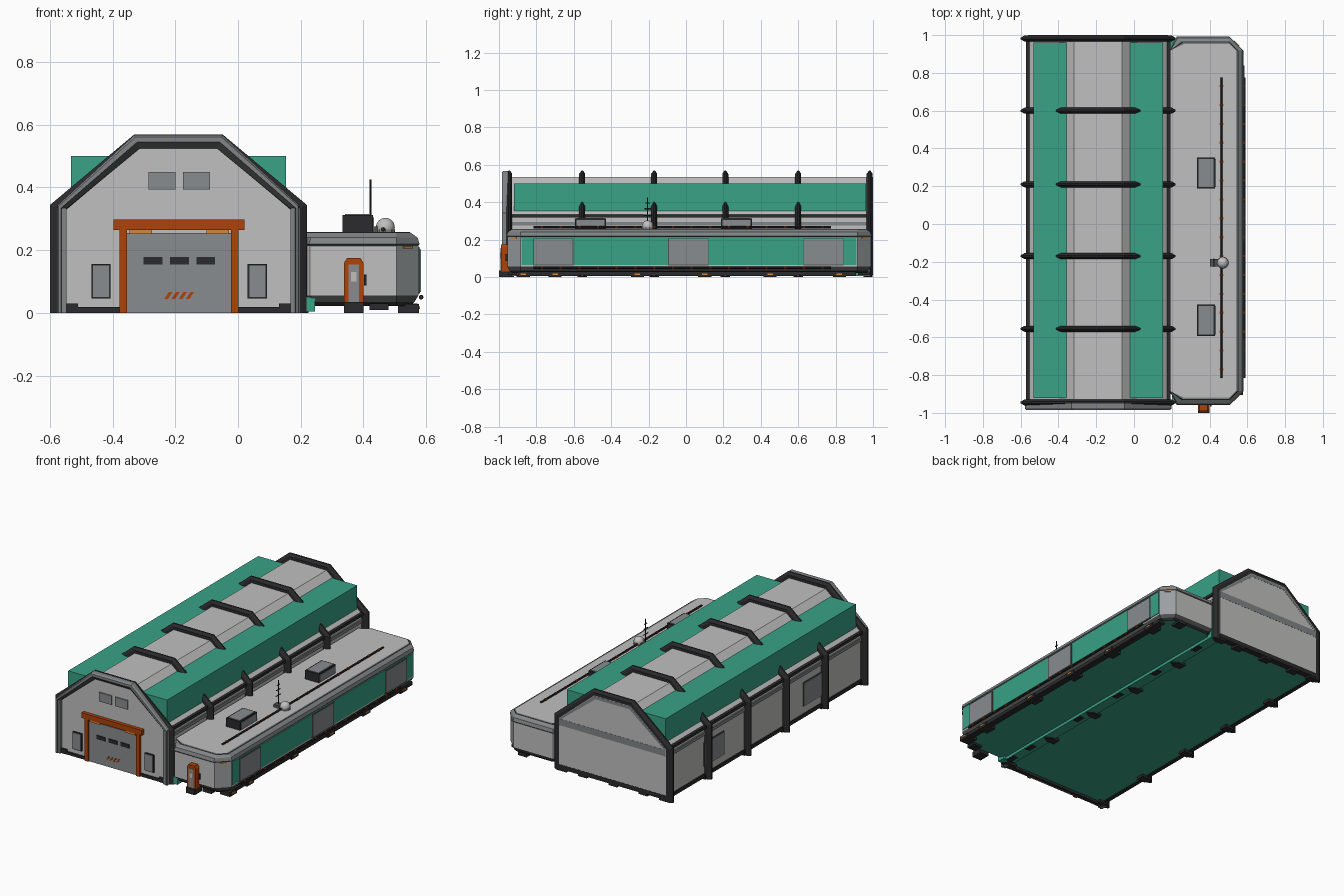
import bpy, bmesh, math
from mathutils import Vector

if "Cube" in bpy.data.objects:
    bpy.data.objects.remove(bpy.data.objects["Cube"], do_unlink=True)

COLOURS = {
    "light_grey": (.53, .53, .525), "mid_grey": (.25, .265, .275), "charcoal": (.08, .087, .085),
    "black_metal": (.024, .024, .026), "green": (.04, .36, .24), "orange": (.42, .055, .003),
    "lamp_amber": (.65, .25, .05), "frame_grey": (.22, .235, .24), "blue_grey": (.33, .35, .36),
}
MATS = {}
for label, rgb in COLOURS.items():
    m = bpy.data.materials.new(label)
    m.use_nodes = True
    m.diffuse_color = (*rgb, 1)
    m.node_tree.nodes["Principled BSDF"].inputs["Base Color"].default_value = (*rgb, 1)
    MATS[label] = m


def finish(name, bm, mats, smooth=False):
    bmesh.ops.recalc_face_normals(bm, faces=bm.faces)
    mesh = bpy.data.meshes.new(name)
    bm.to_mesh(mesh)
    bm.free()
    for label in mats:
        mesh.materials.append(MATS[label])
    ob = bpy.data.objects.new(name, mesh)
    bpy.context.collection.objects.link(ob)
    if smooth:
        bpy.ops.object.select_all(action="DESELECT")
        ob.select_set(True)
        bpy.context.view_layer.objects.active = ob
        bpy.ops.object.shade_smooth_by_angle()
    return ob


def loft(name, rings, mats, bands=None, wrap=False, cap_mats=(0, 0)):
    """Skin rings of points; bands gives a material index for each step."""
    bm = bmesh.new()
    loops = [[bm.verts.new(p) for p in ring] for ring in rings]
    n = len(loops[0])
    steps = len(loops) if wrap else len(loops) - 1
    for s in range(steps):
        a, b = loops[s], loops[(s + 1) % len(loops)]
        for i in range(n - 1 if wrap else n):
            j = (i + 1) % n
            f = bm.faces.new((a[i], a[j], b[j], b[i]))
            f.material_index = bands[s] if bands else 0
    if wrap:
        for k in (0, -1):
            bm.faces.new([loop[k] for loop in loops])
    else:
        for loop, idx in zip((loops[0], loops[-1]), cap_mats):
            bm.faces.new(loop).material_index = idx
    return finish(name, bm, mats)


def prism(name, mat, pts, ya, yb):
    """Extrude an x-z outline along y."""
    return loft(name, [[(x, y, z) for x, z in pts] for y in (ya, yb)], [mat])


def box(name, mat, xs, ys, zs):
    (a, b), (c, d) = xs, zs
    return prism(name, mat, [(a, c), (b, c), (b, d), (a, d)], *ys)


def rod(name, mat, start, end, radius):
    a, b = Vector(start), Vector(end)
    bm = bmesh.new()
    bmesh.ops.create_cone(bm, cap_ends=True, segments=10, radius1=radius, radius2=radius, depth=(b - a).length)
    turn = (b - a).to_track_quat("Z", "Y").to_matrix().to_4x4()
    bmesh.ops.transform(bm, matrix=turn, verts=bm.verts)
    bmesh.ops.translate(bm, vec=(a + b) / 2, verts=bm.verts)
    return finish(name, bm, [mat], True)


# Hall cross-section, grown outward by a margin; flare scales it on the walls
MID = -.19


def hall(y, grow=0, floor=0, flare=1):
    wall = .37 + grow * flare
    half = [(wall, floor), (wall, .33 + grow * .35), (.127 + grow * .35, .535 + grow * .85)]
    right = [(MID + x, y, z) for x, z in half]
    left = [(MID - x, y, z) for x, z in reversed(half)]
    return right + left


body = loft("hall_body", [hall(-.96, 0, .016), hall(.999, 0, .016)], ["light_grey", "green"])
for f in body.data.polygons:
    f.material_index = 1 if f.normal.z < -.9 else 0

# Front hood with a bevelled inner lip, and a flat hood on the back gable
section = [(.038, -.94), (.038, -.975), (.03, -.985), (.012, -.985), (-.012, -.967), (-.012, -.94)]
loft("front_hood", [hall(y, g, 0, .4) for g, y in section], ["frame_grey", "charcoal"], [0, 0, 0, 1, 1, 0], wrap=True)
section = [(-.003, .98), (-.003, 1), (-.025, 1), (-.025, .98)]
loft("back_hood", [hall(y, g, .28, .3) for g, y in section], ["frame_grey"], wrap=True)

# Chamfered ribs arching over the hall, with feet
W = .016
rib = [(-.01, -W), (.02, -W), (.04, -W / 4), (.04, W / 4), (.02, W), (-.01, W)]
for y in (-.945, -.555, -.17, .21, .6, .982):
    loft("roof_rib", [hall(y + dy, g) for g, dy in rib], ["black_metal"], wrap=True)
    for x in (-.54, .16):
        box("hall_foot", "black_metal", (x - .03, x + .03), (y - .025, min(y + .025, .998)), (0, .03))

# Long roof pods along both slopes, wall bands, sills and portal columns
for side in (-1, 1):
    def span(a, b):
        return sorted((MID + side * a, MID + side * b))
    box("roof_pod", "green", span(.166, .343), (-.92, .962), (.33, .5))
    box("eave_rail", "black_metal", span(.355, .382), (-.94, .975), (.318, .335))
    box("wall_band", "frame_grey", span(.36, .377), (-.94, .975), (.275, .295))
    box("hall_sill", "black_metal", span(.35, .376), (-.95, .985), (.012, .035))
    box("portal_column", "frame_grey", span(.357, .388), (-.98, -.94), (0, .335))
for y in (.525, -.46):
    box("side_window_frame", "charcoal", (-.564, -.55), (y - .1, y + .1), (.08, .23))
    box("side_window", "mid_grey", (-.567, -.55), (y - .094, y + .094), (.086, .224))

# Back wall trim
box("back_band", "frame_grey", (-.555, .175), (.98, 1), (.285, .325))
box("back_sill", "black_metal", (-.56, .18), (.96, 1), (.012, .04))
for x in (-.4, MID, .02):
    box("back_foot", "black_metal", (x - .03, x + .03), (.95, .998), (0, .03))

# Front wall: sill, big door, windows and vents
F = -.96
box("front_sill", "black_metal", (-.55, .17), (F - .008, F + .02), (0, .018))
box("hangar_door", "mid_grey", (-.36, -.02), (F - .009, F), (0, .255))
for x in (-.366, -.011):
    box("door_post", "orange", (x - .012, x + .012), (F - .018, F), (0, .27))
box("door_lintel", "orange", (-.397, .02), (F - .022, F), (.265, .298))
for x in (-.31, -.065):
    box("door_lamp", "lamp_amber", (x - .036, x + .036), (F - .017, F), (.252, .266))
for k in (-1, 0, 1):
    x = -.187 + k * .084
    box("door_window", "black_metal", (x - .03, x + .03), (F - .013, F), (.155, .179))
for k in range(4):
    x = -.235 + k * .023
    prism("hazard_stripe", "orange", [(x, .045), (x + .012, .045), (x + .026, .066), (x + .014, .066)], F - .013, F)
for x in (-.437, .062):
    box("front_window_frame", "black_metal", (x - .031, x + .031), (F - .008, F), (.046, .156))
    box("front_window", "mid_grey", (x - .026, x + .026), (F - .011, F), (.051, .151))
for x in (-.243, -.132):
    box("gable_vent", "mid_grey", (x - .043, x + .043), (F - .008, F), (.393, .449))


# Annex with chamfered corners
def annex(z, inset):
    left, right, front, back, cut = .19, .575, -.955, .988, .07
    corner = left + .04 + inset
    return [(left, front + cut, z), (corner, front + inset, z), (right - cut, front + inset, z),
            (right - inset, front + cut, z), (right - inset, back - cut, z), (right - cut, back - inset, z),
            (corner, back - inset, z), (left, back - cut, z)]


levels = [(.022, .025), (.035, .012), (.055, 0), (.214, 0), (.219, -.004), (.24, .002), (.254, .022), (.258, .028), (.258, .036)]
walls = loft("annex_body", [annex(z, i) for z, i in levels],
             ["light_grey", "charcoal", "frame_grey", "black_metal", "green", "blue_grey"],
             [3, 1, 0, 1, 2, 2, 3, 2], cap_mats=(4, 0))
for f in walls.data.polygons:
    if f.material_index == 0 and f.normal.x > .5 and abs(f.normal.y) > .5:
        f.material_index = 5
box("annex_link", "green", (.16, .226), (-.9, .98), (.005, .22))
box("link_skirt", "green", (.2, .245), (-.95, -.9), (.005, .05))
box("annex_side_panel", "green", (.56, .579), (-.88, .912), (.065, .21))
for y in (-.71, .013, .735):
    box("annex_window_frame", "charcoal", (.56, .581), (y - .108, y + .108), (.062, .206))
    box("annex_window", "mid_grey", (.56, .584), (y - .104, y + .104), (.066, .202))
for y in (-.87, -.7, -.26, .1, .45, .82):
    box("annex_foot", "black_metal", (.51, .578), (y - .035, y + .035), (0, .028))
    box("foot_marker", "lamp_amber", (.53, .581), (y - .015, y + .015), (.012, .02))
    box("inner_foot", "black_metal", (.19, .225), (y - .03, y + .03), (0, .02))
for y in (-.92, .95):
    box("end_foot", "black_metal", (.42, .48), (y - .03, y + .03), (.01, .03))
box("annex_sill", "black_metal", (.53, .572), (-.88, .91), (.008, .03))

# Corner marker lights on the annex chamfers
for ya, yb in ((-.955, -.885), (.988, .918)):
    pts = [Vector((.505, ya, 0)), Vector((.575, yb, 0))]
    out = Vector((1, math.copysign(1, ya), 0)) * .004
    a, b = pts[0].lerp(pts[1], .3), pts[0].lerp(pts[1], .7)
    loft("corner_light", [[p + out * s + Vector((0, 0, z)) for s, z in ((0, .205), (1, .205), (1, .213), (0, .213))]
                          for p in (a, b)], ["lamp_amber"])

# Annex entrance
outline = [(.338, .03), (.4, .03), (.4, .16), (.39, .175), (.348, .175), (.338, .16)]
prism("entry_frame", "orange", outline, -.99, -.94)
box("entry_door", "mid_grey", (.352, .386), (-.993, -.95), (.035, .155))
box("entry_window", "light_grey", (.36, .378), (-.995, -.95), (.1, .13))
box("entry_step", "black_metal", (.338, .4), (-1, -.93), (0, .035))
box("entry_keypad", "black_metal", (.402, .41), (-.965, -.95), (.087, .122))

# Pipes with orange couplings, on the roof and low on the side wall
for label, x, z in (("roof_pipe", .463, .266), ("side_pipe", .584, .05)):
    rod(label, "black_metal", (x, -.815, z), (x, .775, z), .006)
    for k in range(16):
        y = -.77 + k * .1
        rod("pipe_coupling", "orange", (x, y - .006, z), (x, y + .006, z), .0075)

# Roof units, dome and antenna
for y in (-.51, .27):
    box("roof_unit", "black_metal", (.333, .43), (y - .083, y + .083), (.255, .312))
    box("roof_unit_lid", "mid_grey", (.341, .422), (y - .075, y + .075), (.31, .316))
    box("roof_unit_grille", "mid_grey", (.42, .433), (y - .075, y + .075), (.262, .305))
bm = bmesh.new()
bmesh.ops.create_uvsphere(bm, u_segments=24, v_segments=12, radius=.03)
bmesh.ops.translate(bm, vec=(.47, -.205, .273), verts=bm.verts)
finish("radar_dome", bm, ["light_grey"], True)
rod("dome_base", "frame_grey", (.47, -.205, .255), (.47, -.205, .266), .032)
box("antenna_base", "charcoal", (.402, .445), (-.225, -.185), (.255, .275))
rod("antenna_mast", "black_metal", (.423, -.205, .26), (.423, -.205, .425), .003)
for z, r in ((.33, .022), (.365, .018), (.395, .012)):
    rod("antenna_bar", "black_metal", (.423, -.205 - r, z), (.423, -.205 + r, z), .003)
